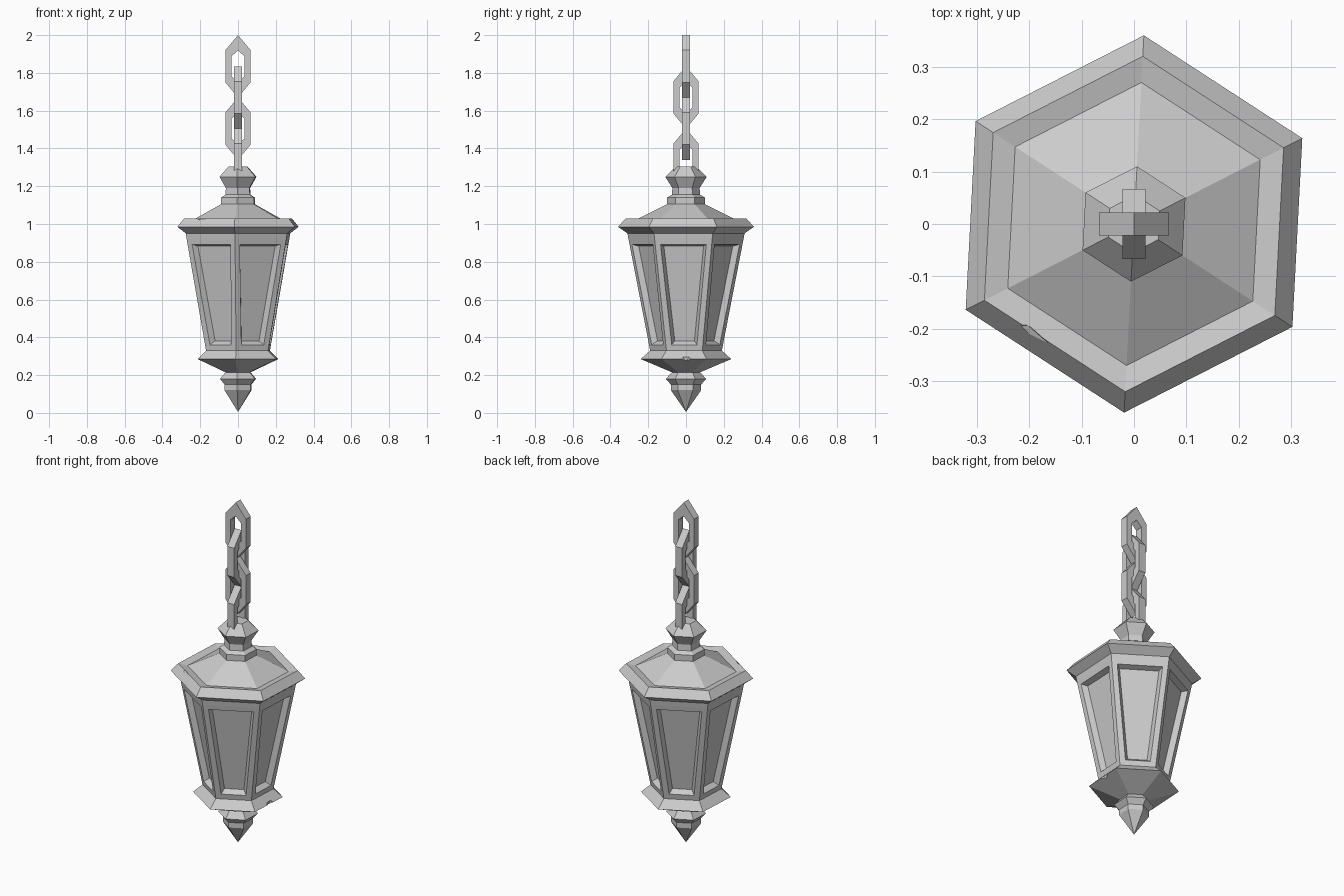
import bpy, bmesh
from math import sin, cos, radians

if "Cube" in bpy.data.objects:
    bpy.data.objects.remove(bpy.data.objects["Cube"])


def make_object(name, bm):
    bmesh.ops.remove_doubles(bm, verts=bm.verts, dist=0.0005)
    bmesh.ops.recalc_face_normals(bm, faces=bm.faces)
    mesh = bpy.data.meshes.new(name)
    bm.to_mesh(mesh)
    bm.free()
    ob = bpy.data.objects.new(name, mesh)
    bpy.context.collection.objects.link(ob)
    return ob


def hex_loft(name, profile, panel_row=None):
    """Stack hexagonal rings (corner radius, z); one row may get sunk panels."""
    bm = bmesh.new()
    rings = []
    for r, z in profile:
        angs = [radians(87 + 60 * k) for k in range(6)]
        if r == 0:
            rings.append([bm.verts.new((0, 0, z))] * 6)
        else:
            rings.append([bm.verts.new((r * cos(a), r * sin(a), z)) for a in angs])
    panels = []
    for i, (lo, hi) in enumerate(zip(rings, rings[1:])):
        for k in range(6):
            n = (k + 1) % 6
            corners = list(dict.fromkeys((lo[k], lo[n], hi[n], hi[k])))
            f = bm.faces.new(corners)
            if i == panel_row:
                panels.append(f)
    for ring, (r, z) in ((rings[0], profile[0]), (rings[-1], profile[-1])):
        if r > 0:
            bm.faces.new(ring)
    bmesh.ops.recalc_face_normals(bm, faces=bm.faces)
    if panels:
        bmesh.ops.inset_individual(bm, faces=panels, thickness=0.042)
        bmesh.ops.inset_individual(bm, faces=panels, thickness=0.022, depth=-0.03)
    return make_object(name, bm)


def chip(target, loc, scale, turn):
    """Knock a faceted chip out of an edge."""
    bm = bmesh.new()
    bmesh.ops.create_icosphere(bm, subdivisions=1, radius=1)
    cutter = make_object("chip_cutter", bm)
    cutter.location, cutter.scale = loc, scale
    cutter.rotation_euler = [radians(a) for a in turn]
    cutter.hide_render = True
    cutter.display_type = 'WIRE'
    cutter.hide_set(True)
    mod = target.modifiers.new("chip", 'BOOLEAN')
    mod.operation = 'DIFFERENCE'
    mod.solver = 'EXACT'
    mod.object = cutter


# lantern: finial, lower flange, panelled body, eave, roof and hanging cap
lantern = hex_loft("lantern_body", [
    (0, 0.005), (0.08, 0.12), (0.08, 0.15), (0.107, 0.18), (0.075, 0.215),
    (0.24, 0.285), (0.19, 0.33),
    (0.305, 0.92), (0.31, 0.95),
    (0.36, 0.985), (0.32, 1.03), (0.27, 1.02),
    (0.10, 1.105), (0.10, 1.14), (0.075, 1.155), (0.072, 1.19),
    (0.11, 1.25), (0.055, 1.305)], panel_row=6)

# weathering chips on eave, flange and body corners
chip(lantern, (-0.20, -0.235, 1.04), (0.085, 0.04, 0.03), (0, 0, -33))
chip(lantern, (0.22, 0.0, 0.285), (0.03, 0.035, 0.03), (0, 0, 0))
chip(lantern, (0.25, -0.163, 0.78), (0.022, 0.022, 0.06), (0, 8, 0))
chip(lantern, (-0.228, -0.116, 0.58), (0.02, 0.02, 0.03), (0, 0, 20))


# chain: pointed six-sided links, alternating direction
def link(name, top, along_y):
    def loop(w, apex, shoulder):
        return [(0, top - apex), (w, top - shoulder), (w, top - 0.33 + shoulder),
                (0, top - 0.33 + apex), (-w, top - 0.33 + shoulder), (-w, top - shoulder)]
    bm = bmesh.new()
    place = (lambda u, d, z: (d, u, z)) if along_y else (lambda u, d, z: (u, d, z))
    sides = [[bm.verts.new(place(u, d, z)) for u, z in loop(*size)]
             for size, d in (((0.067, 0, 0.08), -0.022), ((0.067, 0, 0.08), 0.022),
                             ((0.034, 0.08, 0.112), 0.022), ((0.034, 0.08, 0.112), -0.022))]
    for s in range(4):
        a, b = sides[s], sides[(s + 1) % 4]
        for k in range(6):
            n = (k + 1) % 6
            bm.faces.new((a[k], a[n], b[n], b[k]))
    make_object(name, bm)


for i in range(4):
    link(f"chain_link_{i + 1}", 2.0 - 0.165 * i, i % 2 == 1)
